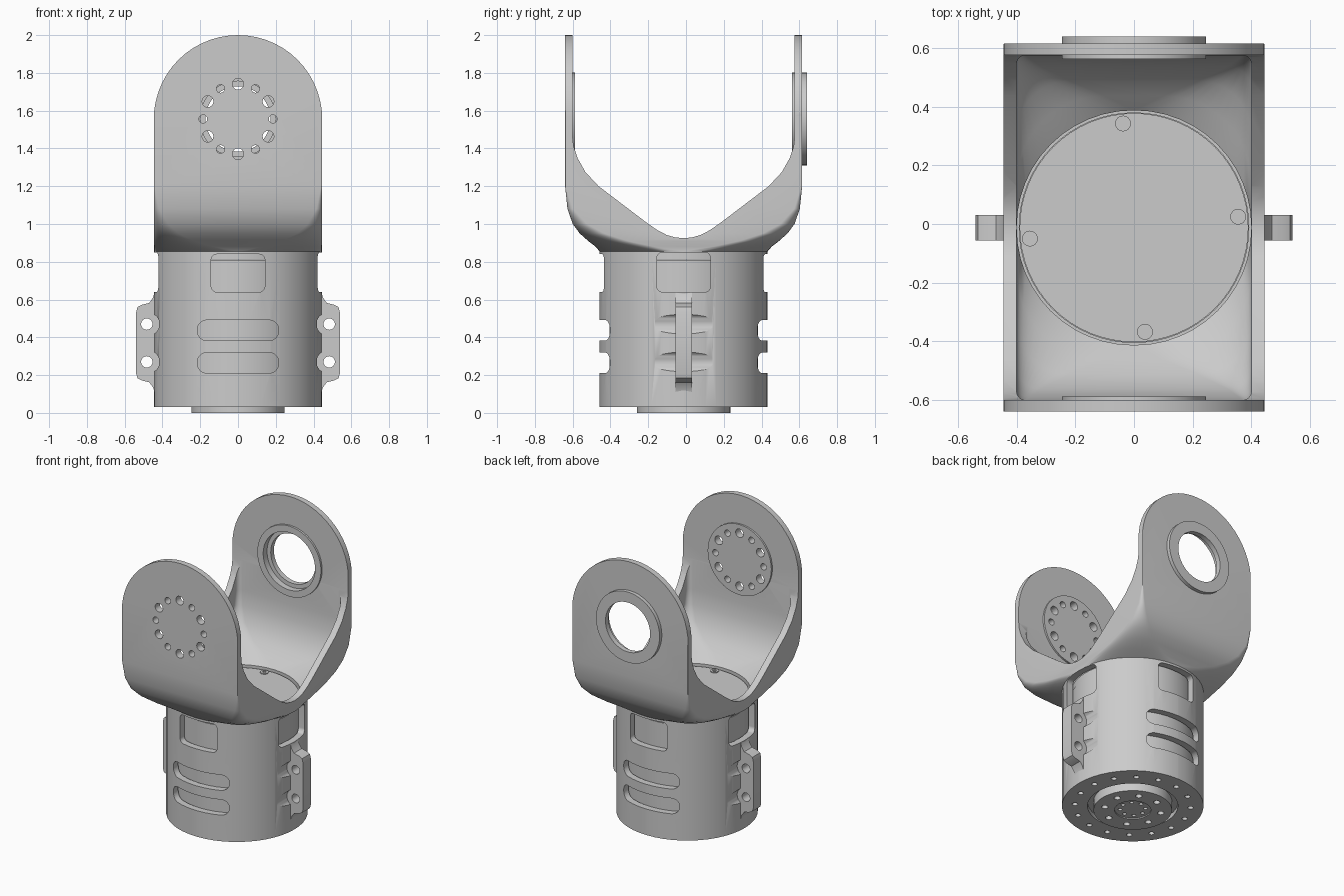
import bpy, bmesh, math
from math import sin, cos, pi, radians

cube = bpy.data.objects.get("Cube")
if cube:
    bpy.data.objects.remove(cube, do_unlink=True)

CY = -0.0125          # depth of the body axis
PIVOT = 1.556         # height of the fork pivot

grey = bpy.data.materials.new("plain_grey")
grey.use_nodes = True
grey.diffuse_color = (0.6, 0.6, 0.6, 1)
grey.node_tree.nodes["Principled BSDF"].inputs["Base Color"].default_value = (0.6, 0.6, 0.6, 1)


def finish(name, bm):
    bmesh.ops.recalc_face_normals(bm, faces=bm.faces)
    mesh = bpy.data.meshes.new(name)
    bm.to_mesh(mesh)
    bm.free()
    mesh.materials.append(grey)
    ob = bpy.data.objects.new(name, mesh)
    bpy.context.collection.objects.link(ob)
    return ob


def bridge(bm, rings):
    """Skin a stack of equal point rings and cap both ends."""
    loops = [[bm.verts.new(p) for p in ring] for ring in rings]
    for a, b in zip(loops, loops[1:]):
        for i in range(len(a)):
            j = (i + 1) % len(a)
            bm.faces.new((a[i], a[j], b[j], b[i]))
    bm.faces.new(loops[0][::-1])
    bm.faces.new(loops[-1])


def prisms(name, outlines, axis, lo, hi):
    """Extrude flat outlines along an axis into one object."""
    place = {"x": lambda u, v, t: (t, u, v),
             "y": lambda u, v, t: (u, t, v),
             "z": lambda u, v, t: (u, v, t)}[axis]
    bm = bmesh.new()
    for outline in outlines:
        bridge(bm, [[place(u, v, t) for u, v in outline] for t in (lo, hi)])
    return finish(name, bm)


def circle(u, v, r, n=24):
    return [(u + r * cos(2 * pi * i / n), v + r * sin(2 * pi * i / n)) for i in range(n)]


def hole_ring(u, v, radius, count, r, start=0.0):
    return [circle(u + radius * cos(start + 2 * pi * i / count),
                   v + radius * sin(start + 2 * pi * i / count), r, 16) for i in range(count)]


def rounded(u, v, hu, hv, r, steps=12):
    """Rounded rectangle outline."""
    pts = []
    for k, (su, sv) in enumerate(((1, 1), (-1, 1), (-1, -1), (1, -1))):
        for i in range(steps + 1):
            a = (k + i / steps) * pi / 2
            pts.append((u + su * (hu - r) + r * cos(a), v + sv * (hv - r) + r * sin(a)))
    return pts


def loft(name, half_x, stations):
    """Round tube that opens into a rectangular section."""
    bm = bmesh.new()
    bridge(bm, [[(x, y, z) for x, y in rounded(0, CY, half_x, hy, r)] for z, hy, r in stations])
    return finish(name, bm)


def boolean(ob, tool, operation="DIFFERENCE"):
    tool.hide_render = True
    mod = ob.modifiers.new("cut", "BOOLEAN")
    mod.operation, mod.solver, mod.object = operation, "EXACT", tool
    bpy.context.view_layer.objects.active = ob
    bpy.ops.object.modifier_apply(modifier=mod.name)
    bpy.data.objects.remove(tool, do_unlink=True)


def cut(ob, outlines, axis, lo, hi):
    boolean(ob, prisms("cutter", outlines, axis, lo, hi))


# Housing and fork as one hollow loft
housing = loft("housing_fork", 0.445, [
    (0.03, 0.445, 0.442), (0.855, 0.445, 0.442), (0.88, 0.466, 0.31), (0.91, 0.505, 0.21),
    (0.95, 0.55, 0.13), (1.0, 0.587, 0.075), (1.08, 0.615, 0.03), (1.2, 0.6275, 0.004),
    (2.05, 0.6275, 0.004)])
boolean(housing, loft("cavity", 0.40, [
    (0.06, 0.40, 0.397), (0.87, 0.40, 0.397), (0.92, 0.45, 0.30), (0.97, 0.50, 0.18),
    (1.05, 0.55, 0.08), (1.15, 0.578, 0.04), (1.25, 0.5875, 0.03), (2.15, 0.5875, 0.03)]))

# Rounded fork tips
R = 0.446
arch = [(R * cos(pi * i / 28), PIVOT - 0.002 + R * sin(pi * i / 28)) for i in range(29)]
boolean(housing, prisms("arch", [[(R, -0.1)] + arch + [(-R, -0.1)]], "y", -1, 1), "INTERSECT")

# Valley between the fork arms
half = [(0.588, 2.2), (0.588, 1.46), (0.582, 1.41), (0.562, 1.35), (0.52, 1.275), (0.45, 1.2),
        (0.2, 1.01), (0.14, 0.968), (0.09, 0.942), (0.045, 0.929)]
valley = half + [(0, 0.925)] + [(-y, z) for y, z in reversed(half)]
cut(housing, [[(CY + y, z) for y, z in valley]], "x", -0.8, 0.8)

# Windows and slots around the housing
slots = [rounded(0, z, 0.215, 0.054, 0.05) for z in (0.265, 0.437)]
cut(housing, slots + [rounded(0, 0.74, 0.142, 0.1, 0.03)], "y", -0.8, 0.8)
cut(housing, [rounded(CY, 0.745, 0.142, 0.105, 0.03)], "x", -0.8, 0.8)
cut(housing, [circle(s * 0.475, z, 0.06) for s in (-1, 1) for z in (0.27, 0.47)],
    "y", CY - 0.152, CY + 0.152)

# Bottom opening and its ring of bolt holes
cut(housing, [circle(0, CY, 0.285, 48)], "z", 0, 0.1)
cut(housing, hole_ring(0, CY, 0.365, 16, 0.018, 0.15), "z", 0, 0.05)

# Pivot openings in both arms
large = hole_ring(0, PIVOT, 0.185, 6, 0.03, radians(30))
small = hole_ring(0, PIVOT, 0.185, 6, 0.022)
cut(housing, large + small, "y", -0.8, -0.5)
cut(housing, [circle(0, PIVOT, 0.22, 48)], "y", 0.5, 0.8)

pivot_disc = prisms("front_pivot_disc", [circle(0, PIVOT, 0.245, 48)], "y", -0.602, -0.588)
cut(pivot_disc, large + small, "y", -0.8, -0.5)

pivot_ring = prisms("back_pivot_ring", [circle(0, PIVOT, 0.245, 48)], "y", 0.562, 0.64)
cut(pivot_ring, [circle(0, PIVOT, 0.172, 48)], "y", 0.5, 0.7)
cut(pivot_ring, [circle(0, PIVOT, 0.2, 48)], "y", 0.5, 0.605)

# Motor inside the housing
motor = prisms("motor", [circle(0, CY, 0.393, 64)], "z", 0.065, 0.81)
motor_cap = prisms("motor_cap", [circle(0, CY, 0.39, 64)], "z", 0.811, 0.855)
parts = [housing, pivot_disc, pivot_ring, motor, motor_cap]

# Cap screws
screws = prisms("cap_screws", hole_ring(0, CY, 0.357, 4, 0.027, radians(6)), "z", 0.85, 0.861)
cut(screws, hole_ring(0, CY, 0.357, 4, 0.012, radians(6)), "z", 0.856, 0.9)
parts.append(screws)

# Output flange underneath
flange = prisms("output_flange", [circle(0, CY, 0.247, 48)], "z", 0, 0.08)
cut(flange, [circle(0, CY, 0.115, 32)], "z", -0.1, 0.008)
cut(flange, hole_ring(0, CY, 0.18, 8, 0.021, 0.3) + hole_ring(0, CY, 0.08, 8, 0.013),
    "z", -0.1, 0.03)
parts.append(flange)

# Side mounting lugs
lug = [(0.41, 0.64), (0.442, 0.64), (0.45, 0.61), (0.47, 0.582), (0.51, 0.572), (0.532, 0.56),
       (0.54, 0.53), (0.54, 0.21), (0.532, 0.184), (0.51, 0.172), (0.47, 0.162), (0.45, 0.135),
       (0.442, 0.11), (0.41, 0.11)]
for side, s in (("left", 1), ("right", -1)):
    ob = prisms(side + "_lug", [[(s * x, z) for x, z in lug]], "y", CY - 0.043, CY + 0.043)
    cut(ob, [circle(s * 0.483, z, 0.03) for z in (0.27, 0.47)], "y", -0.3, 0.3)
    parts.append(ob)

# Smooth shading with crisp edges
bpy.ops.object.select_all(action="DESELECT")
for ob in parts:
    ob.select_set(True)
bpy.context.view_layer.objects.active = housing
bpy.ops.object.shade_smooth_by_angle(angle=radians(30))
